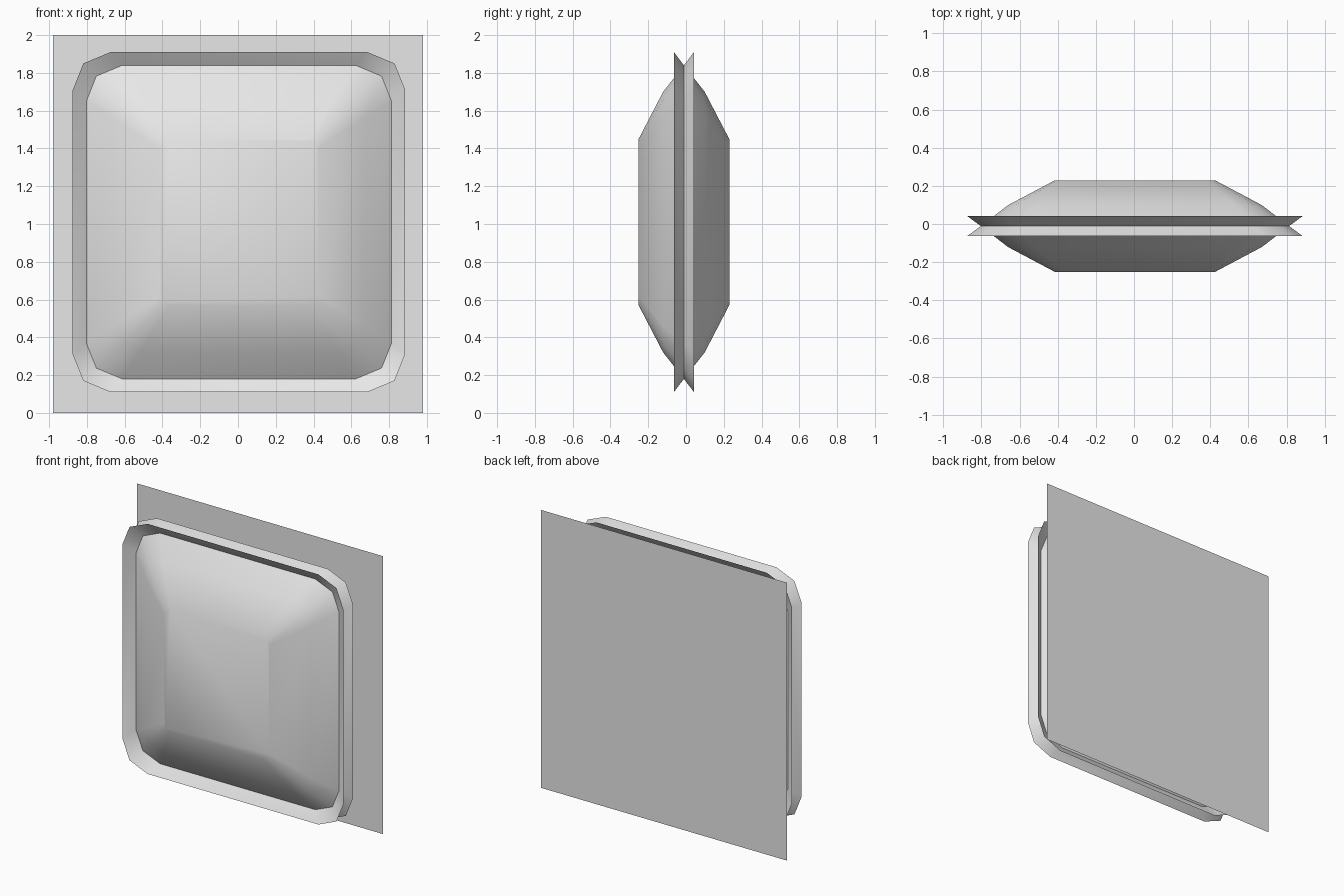
import bpy
import bmesh
import math

cube = bpy.data.objects.get("Cube")
if cube:
    bpy.data.objects.remove(cube, do_unlink=True)

# One plain grey for everything
GREY = (0.8, 0.8, 0.8, 1)
grey = bpy.data.materials.new("light_grey")
grey.use_nodes = True
grey.diffuse_color = GREY
grey.node_tree.nodes["Principled BSDF"].inputs["Base Color"].default_value = GREY

CENTRE = (0.005, -0.011, 1.01)


def rounded_ring(bm, half_x, half_z, cut, depth):
    """Rectangle in the xz plane with two-step rounded corners."""
    corner = [(half_x, half_z - cut), (half_x - 0.28 * cut, half_z - 0.3 * cut),
              (half_x - cut, half_z)]
    points = []
    for sx, sz in ((1, 1), (-1, 1), (-1, -1), (1, -1)):
        quarter = corner if sx * sz > 0 else corner[::-1]
        points += [(sx * x, depth, sz * z) for x, z in quarter]
    return [bm.verts.new(p) for p in points]


def loft(name, sections, capped):
    """Skin rings given as (half_x, half_z, corner cut, depth)."""
    bm = bmesh.new()
    rings = [rounded_ring(bm, *s) for s in sections]
    for a, b in zip(rings, rings[1:]):
        for i in range(len(a)):
            j = (i + 1) % len(a)
            bm.faces.new((a[i], a[j], b[j], b[i]))
    if capped:
        bm.faces.new(rings[0])
        bm.faces.new(rings[-1])
    bmesh.ops.recalc_face_normals(bm, faces=bm.faces)
    return finish(name, bm, CENTRE)


def finish(name, bm, location):
    mesh = bpy.data.meshes.new(name)
    bm.to_mesh(mesh)
    bm.free()
    mesh.materials.append(grey)
    obj = bpy.data.objects.new(name, mesh)
    obj.location = location
    bpy.context.collection.objects.link(obj)
    bpy.ops.object.select_all(action="DESELECT")
    obj.select_set(True)
    bpy.context.view_layer.objects.active = obj
    bpy.ops.object.shade_smooth_by_angle(angle=math.radians(48))
    return obj


# Pillow body: flat front and back, sloping to a seam in the middle
SEAM = (0.808, 0.83, 0.19, 0)
half = [(0.42, 0.44, 0.05, -0.24), (0.665, 0.69, 0.14, -0.11)]
mirrored = [(x, z, c, -d) for x, z, c, d in reversed(half)]
loft("pillow_body", half + [SEAM] + mirrored, True)

# Two flared rims leaving the seam
for name, side in (("front_rim", -1), ("back_rim", 1)):
    loft(name, [SEAM, (0.88, 0.90, 0.2, side * 0.053)], False)

# Thin flat panel behind the body
bm = bmesh.new()
corners = [(-0.98, 0, 0), (0.98, 0, 0), (0.98, 0, 2), (-0.98, 0, 2)]
bm.faces.new([bm.verts.new(p) for p in corners])
finish("back_panel", bm, (0, 0.25, 0))
